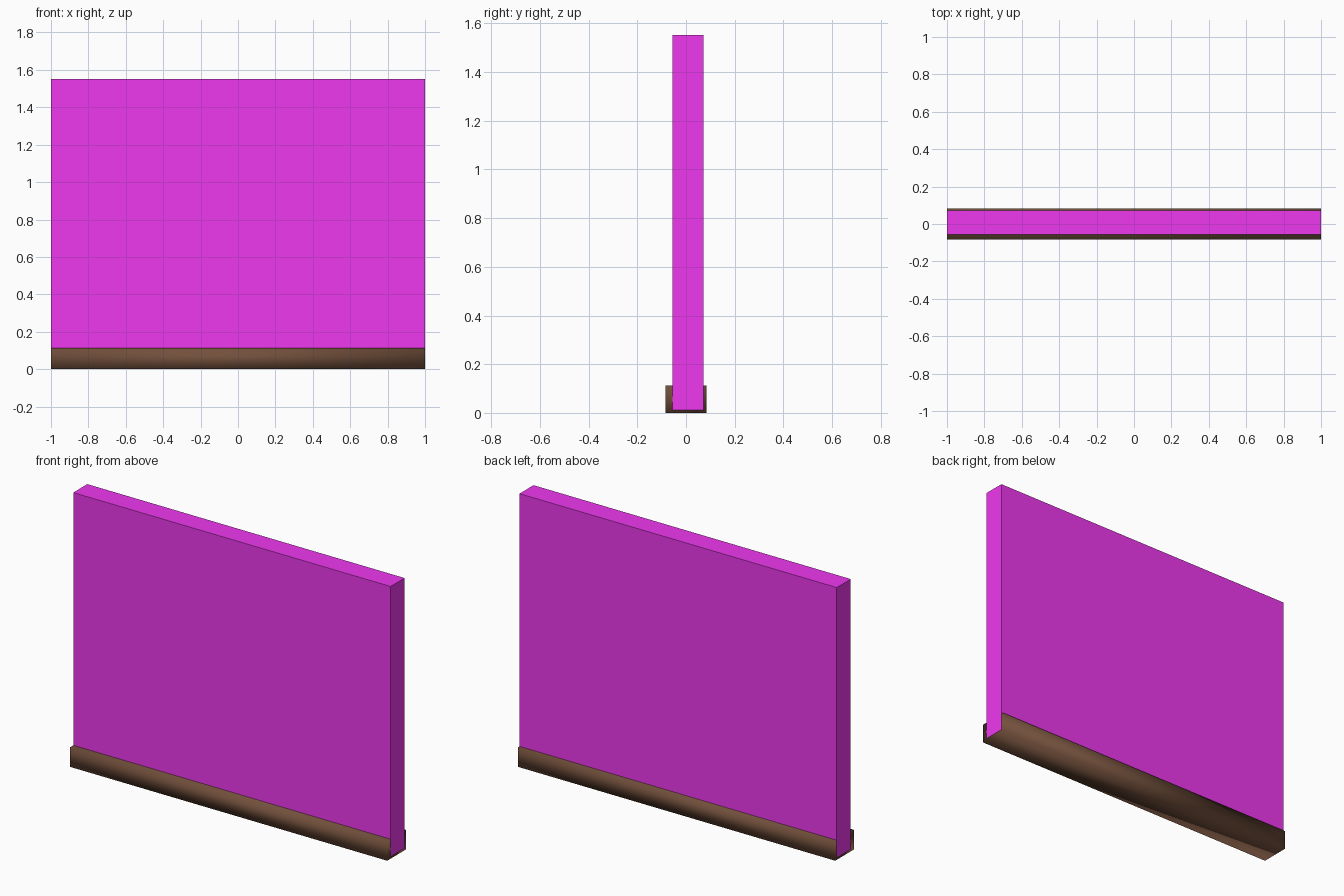
import bpy

if "Cube" in bpy.data.objects:
    bpy.data.objects.remove(bpy.data.objects["Cube"])


def material(name, color):
    m = bpy.data.materials.new(name)
    m.diffuse_color = color
    m.use_nodes = True
    m.node_tree.nodes["Principled BSDF"].inputs["Base Color"].default_value = m.diffuse_color
    return m


def box(name, lo, hi, mat, smooth=False):
    bpy.ops.mesh.primitive_cube_add(size=1, location=[(a + b) / 2 for a, b in zip(lo, hi)])
    ob = bpy.context.object
    ob.name = name
    ob.scale = [b - a for a, b in zip(lo, hi)]
    bpy.ops.object.transform_apply(location=False, rotation=False, scale=True)
    ob.data.materials.append(mat)
    if smooth:
        bpy.ops.object.shade_smooth()
    return ob


magenta = material("panel_magenta", (0.86, 0.04, 0.86, 1))
brown = material("wood_brown", (0.17, 0.08, 0.045, 1))

FRONT, BACK, TOP = -0.055, 0.071, 1.552
E = 0.0004  # the frame sits just under the panel skin

# Wall panel
box("wall_panel", (-1, FRONT, 0.012), (1, BACK, TOP), magenta)

# Skirting board along the foot, proud of the panel front and back
box("skirting_board", (-1 + E, -0.084, 0), (1 - E, 0.084, 0.112), brown, True)

# Wooden frame flush with the panel: top rail and end posts
box("top_rail", (-1 + E, FRONT + E, 1.475), (1 - E, BACK - E, TOP - E), brown, True)
for side, name in ((-1, "left_post"), (1, "right_post")):
    xs = sorted((side * (1 - E), side * 0.95))
    box(name, (xs[0], FRONT + E, 0.1), (xs[1], BACK - E, 1.475), brown, True)
